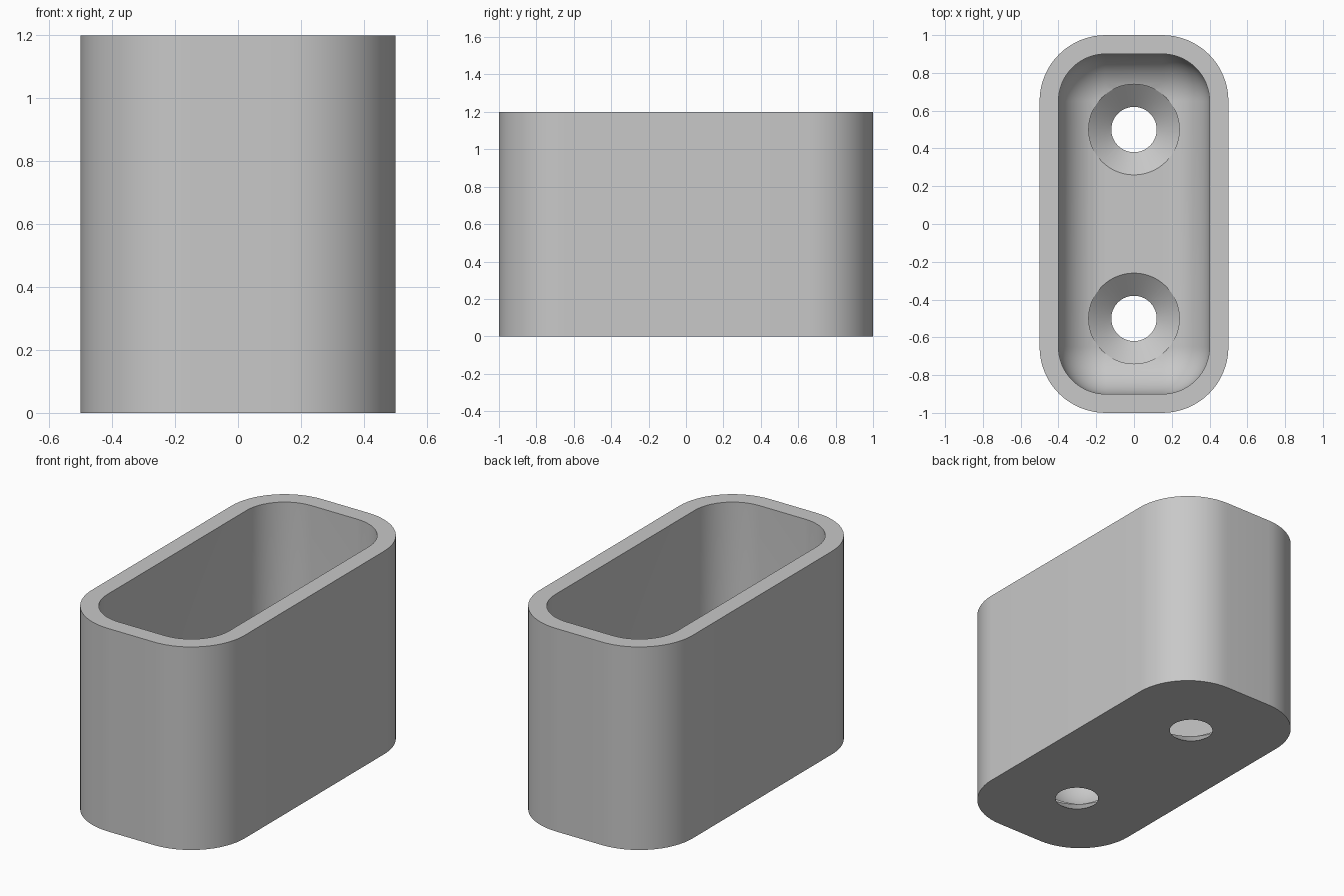
import bpy, bmesh, math

cube = bpy.data.objects.get("Cube")
if cube:
    bpy.data.objects.remove(cube, do_unlink=True)

HALF_X, HALF_Y, HEIGHT = 0.5, 1.0, 1.2
CORNER, WALL, FLOOR, FILLET = 0.35, 0.1, 0.1, 0.245
CORNER_STEPS, FILLET_STEPS = 16, 12

grey = bpy.data.materials.new("plain grey")
grey.use_nodes = True
colour = (0.58, 0.58, 0.58, 1)
grey.diffuse_color = colour
grey.node_tree.nodes["Principled BSDF"].inputs["Base Color"].default_value = colour


def rounded_ring(bm, inset, z):
    """Ring of vertices on a rounded rectangle, offset inwards by inset."""
    r = CORNER - inset
    ring = []
    for quarter, (sx, sy) in enumerate([(1, 1), (-1, 1), (-1, -1), (1, -1)]):
        for i in range(CORNER_STEPS + 1):
            a = (quarter + i / CORNER_STEPS) * math.pi / 2
            ring.append(bm.verts.new((sx * (HALF_X - CORNER) + r * math.cos(a),
                                      sy * (HALF_Y - CORNER) + r * math.sin(a), z)))
    return ring


def circle_ring(bm, radius, y, z, steps=64):
    return [bm.verts.new((radius * math.cos(2 * math.pi * i / steps),
                          y + radius * math.sin(2 * math.pi * i / steps), z))
            for i in range(steps)]


def skin(name, bm, rings):
    """Bridge successive rings and cap both ends."""
    for a, b in zip(rings, rings[1:]):
        for i in range(len(a)):
            j = (i + 1) % len(a)
            bm.faces.new((a[i], a[j], b[j], b[i]))
    bm.faces.new(rings[0][::-1])
    bm.faces.new(rings[-1])
    bmesh.ops.recalc_face_normals(bm, faces=bm.faces[:])
    mesh = bpy.data.meshes.new(name)
    bm.to_mesh(mesh)
    bm.free()
    mesh.materials.append(grey)
    obj = bpy.data.objects.new(name, mesh)
    bpy.context.scene.collection.objects.link(obj)
    return obj


# Open box: outer wall, rim, inner wall, rounded inner bottom edge, floor
bm = bmesh.new()
rings = [rounded_ring(bm, 0, 0), rounded_ring(bm, 0, HEIGHT), rounded_ring(bm, WALL, HEIGHT)]
for i in range(FILLET_STEPS + 1):
    a = i / FILLET_STEPS * math.pi / 2
    rings.append(rounded_ring(bm, WALL + FILLET * (1 - math.cos(a)),
                              FLOOR + FILLET * (1 - math.sin(a))))
box = skin("open_box", bm, rings)

# Countersunk screw holes through the floor
HOLE, SINK = 0.12, 0.24
slope = (SINK - HOLE) / FLOOR
cutters = []
for side in (-1, 1):
    bm = bmesh.new()
    y = side * 0.5
    cutter = skin("hole_cutter", bm, [circle_ring(bm, HOLE - 0.05 * slope, y, -0.05),
                                      circle_ring(bm, SINK, y, FLOOR),
                                      circle_ring(bm, SINK, y, 0.6)])
    cutter.hide_render = True
    cutters.append(cutter)
    cut = box.modifiers.new("screw_hole", "BOOLEAN")
    cut.operation = "DIFFERENCE"
    cut.solver = "EXACT"
    cut.object = cutter

# Bake the holes, then drop the cutters
bpy.context.view_layer.update()
evaluated = box.evaluated_get(bpy.context.evaluated_depsgraph_get())
baked = bpy.data.meshes.new_from_object(evaluated)
box.modifiers.clear()
box.data = baked
for cutter in cutters:
    bpy.data.objects.remove(cutter, do_unlink=True)

# Smooth curves, crisp rims
bpy.ops.object.select_all(action="DESELECT")
box.select_set(True)
bpy.context.view_layer.objects.active = box
bpy.ops.object.shade_smooth_by_angle(angle=math.radians(30))
